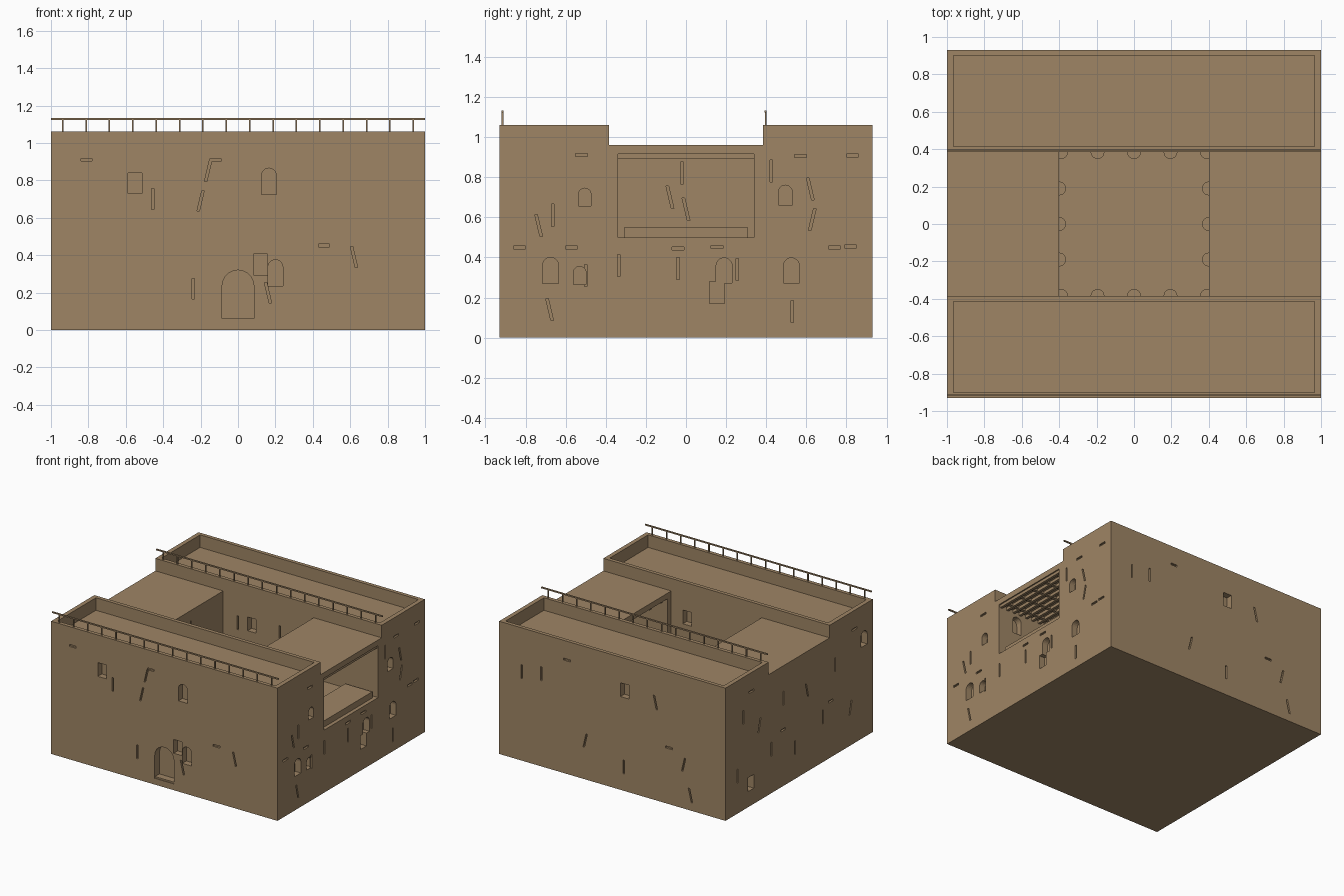
import bpy, bmesh, math
from mathutils import Matrix, Vector

cube = bpy.data.objects.get("Cube")
if cube:
    bpy.data.objects.remove(cube)

clay = bpy.data.materials.new("mud_brick")
CLAY = (0.345, 0.235, 0.13, 1)
clay.diffuse_color = CLAY
clay.use_nodes = True
clay.node_tree.nodes["Principled BSDF"].inputs["Base Color"].default_value = CLAY


def make(name, bm):
    bmesh.ops.recalc_face_normals(bm, faces=bm.faces)
    mesh = bpy.data.meshes.new(name)
    bm.to_mesh(mesh)
    bm.free()
    mesh.materials.append(clay)
    obj = bpy.data.objects.new(name, mesh)
    bpy.context.collection.objects.link(obj)
    return obj


def add_box(bm, lo, hi):
    lo, hi = Vector(lo), Vector(hi)
    mat = Matrix.Translation((lo + hi) / 2) @ Matrix.Diagonal((*(hi - lo), 1))
    bmesh.ops.create_cube(bm, size=1, matrix=mat)


def box(name, lo, hi):
    bm = bmesh.new()
    add_box(bm, lo, hi)
    return make(name, bm)


def cut(target, cutter):
    mod = target.modifiers.new("cut", 'BOOLEAN')
    mod.operation = 'DIFFERENCE'
    mod.solver = 'EXACT'
    mod.object = cutter
    deps = bpy.context.evaluated_depsgraph_get()
    mesh = bpy.data.meshes.new_from_object(target.evaluated_get(deps))
    target.modifiers.clear()
    target.data = mesh
    bpy.data.objects.remove(cutter)


# Wall planes: axis of the normal, its sign, and the distance along it
WALLS = {
    "front": ("y", -1, -0.93), "back": ("y", 1, 0.93),
    "right": ("x", 1, 1), "left": ("x", -1, -1),
    "court_north": ("y", -1, 0.385), "court_south": ("y", 1, -0.385),
    "court_west": ("x", 1, -0.4), "gallery_south": ("y", 1, -0.34),
}


def wall_cutter(wall, outline, depth):
    """Prism sunk into a wall from an outline of (along, height) points."""
    axis, sign, plane = WALLS[wall]
    bm = bmesh.new()
    rings = []
    for d in (plane - sign * depth, plane + sign * 0.02):
        rings.append([bm.verts.new((d, u, z) if axis == "x" else (u, d, z)) for u, z in outline])
    a, b = rings
    bm.faces.new(a)
    bm.faces.new(b)
    for i in range(len(a)):
        j = (i + 1) % len(a)
        bm.faces.new((a[i], a[j], b[j], b[i]))
    return make("cutter", bm)


def rect(u, z, w, h, lean=0):
    return [(u - w / 2 + lean, z - h / 2), (u + w / 2 + lean, z - h / 2),
            (u + w / 2 - lean, z + h / 2), (u - w / 2 - lean, z + h / 2)]


def arch(u, z, w, h):
    r = w / 2
    spring = z + h / 2 - r
    pts = [(u - r, z - h / 2), (u + r, z - h / 2)]
    return pts + [(u + r * math.cos(k * math.pi / 10), spring + r * math.sin(k * math.pi / 10))
                  for k in range(11)]


# Main body with sunken roofs, courtyard and open gallery
body = box("house_body", (-1, -0.93, 0), (1, 0.93, 1.06))
cut(body, box("cutter", (-2, -0.385, 0.96), (2, 0.385, 2)))
for s in (-1, 1):
    ys = sorted((s * 0.415, s * 0.9))
    cut(body, box("cutter", (-0.965, ys[0], 0.96), (0.965, ys[1], 2)))
cut(body, box("cutter", (-0.4, -0.385, 0.045), (0.4, 0.385, 2)))
cut(body, box("cutter", (0.3, -0.34, 0.5), (1.5, 0.34, 0.915)))

# Entrance and windows
cut(body, wall_cutter("front", arch(0, 0.185, 0.17, 0.27), 0.06))
box("door_step", (-0.085, -0.925, 0.04), (0.085, -0.86, 0.062))
ARCHED = {
    "front": [(0.165, 0.795, 0.14), (0.2, 0.305, 0.14)],
    "right": [(-0.505, 0.7, 0.09), (-0.675, 0.335, 0.13), (-0.53, 0.31, 0.09),
              (0.19, 0.335, 0.125), (0.525, 0.335, 0.125), (0.495, 0.71, 0.1)],
    "left": [(-0.82, 0.79, 0.12)],
    "gallery_south": [(0.83, 0.8, 0.14)],
}
SQUARE = {
    "front": [(-0.55, 0.785), (0.12, 0.35)],
    "back": [(-0.11, 0.8)],
    "right": [(0.155, 0.225)],
    "left": [(0.61, 0.18)],
    "court_north": [(-0.147, 0.755)],
    "court_south": [(0.26, 0.78)],
}
for wall, spots in ARCHED.items():
    for u, z, h in spots:
        cut(body, wall_cutter(wall, arch(u, z, min(0.08, h * 0.7), h), 0.05))
for wall, spots in SQUARE.items():
    for u, z in spots:
        cut(body, wall_cutter(wall, rect(u, z, 0.075, 0.11), 0.05))

# Weathered cracks: position, height and lean
CRACKS = {
    "front": [(-0.455, 0.7, 0), (-0.16, 0.85, -1), (-0.2, 0.69, -1), (-0.24, 0.22, 0),
              (0.16, 0.2, 1), (0.62, 0.39, 1)],
    "right": [(-0.735, 0.56, 1), (-0.665, 0.61, 0), (-0.68, 0.14, 1), (-0.5, 0.31, 0),
              (-0.04, 0.345, 0), (0.255, 0.34, 0), (0.53, 0.13, 0), (0.63, 0.59, -1),
              (0.62, 0.74, 1), (0.425, 0.83, 0), (-0.335, 0.36, 0)],
    "back": [(0.8, 0.71, 0), (0.63, 0.74, 0), (-0.38, 0.78, -1), (0.24, 0.31, 1),
             (-0.1, 0.19, 0), (-0.63, 0.35, 1), (-0.69, 0.12, -1)],
    "left": [(0.7, 0.74, 0), (0.78, 0.3, 0), (0.5, 0.6, 1), (0.35, 0.35, 0), (0.2, 0.7, 0),
             (0.05, 0.25, 0), (-0.1, 0.65, -1), (-0.3, 0.36, 0), (-0.45, 0.72, 0), (-0.65, 0.3, 1)],
    "court_west": [(-0.08, 0.7, 1), (0, 0.64, 1), (-0.02, 0.82, 0)],
    "court_north": [(-0.27, 0.74, 0), (0.1, 0.76, 0)],
}
for wall, spots in CRACKS.items():
    for u, z, lean in spots:
        cut(body, wall_cutter(wall, rect(u, z, 0.013, 0.11, lean * 0.013), 0.015))

# Slots left by missing bricks
SLOTS = {
    "front": [(-0.81, 0.91), (-0.12, 0.908), (0.46, 0.452)],
    "right": [(-0.52, 0.91), (0.57, 0.905), (0.83, 0.908), (-0.83, 0.45), (-0.57, 0.45),
              (-0.04, 0.445), (0.155, 0.452), (0.74, 0.45), (0.82, 0.455)],
    "left": [(0.6, 0.91), (0.2, 0.45), (-0.4, 0.45), (-0.7, 0.91)],
    "back": [(0.4, 0.91), (-0.5, 0.45)],
}
for wall, spots in SLOTS.items():
    for u, z in spots:
        cut(body, wall_cutter(wall, rect(u, z, 0.06, 0.016), 0.015))

# Raised platform on the gallery floor
box("gallery_platform", (0.73, -0.31, 0.495), (0.97, 0.31, 0.55))

# Ceiling beams of the gallery
bm = bmesh.new()
for i in range(10):
    x = 0.44 + i * 0.06
    add_box(bm, (x - 0.01, -0.345, 0.892), (x + 0.01, 0.345, 0.92))
for i in range(5):
    y = (i - 2) * 0.14
    add_box(bm, (0.41, y - 0.012, 0.9), (0.99, y + 0.012, 0.92))
make("gallery_beams", bm)

# Half columns round the courtyard
spots = [(x * 0.195, s * 0.385) for s in (-1, 1) for x in range(-2, 3)]
spots += [(s * 0.4, y * 0.19) for s in (-1, 1) for y in (-1, 0, 1)]
bm = bmesh.new()
for x, y in spots:
    bmesh.ops.create_cone(bm, cap_ends=True, segments=20, radius1=0.037, radius2=0.037, depth=0.41,
                          matrix=Matrix.Translation((x, y, 0.25)))
columns = make("courtyard_columns", bm)
bpy.context.view_layer.objects.active = columns
columns.select_set(True)
bpy.ops.object.shade_smooth_by_angle()

# Roof railings
for name, y in (("front_railing", -0.915), ("rear_railing", 0.397)):
    bm = bmesh.new()
    add_box(bm, (-1, y - 0.005, 1.122), (1, y + 0.005, 1.132))
    for i in range(16):
        x = -0.9375 + i * 0.125
        add_box(bm, (x - 0.004, y - 0.004, 1.055), (x + 0.004, y + 0.004, 1.125))
    make(name, bm)
